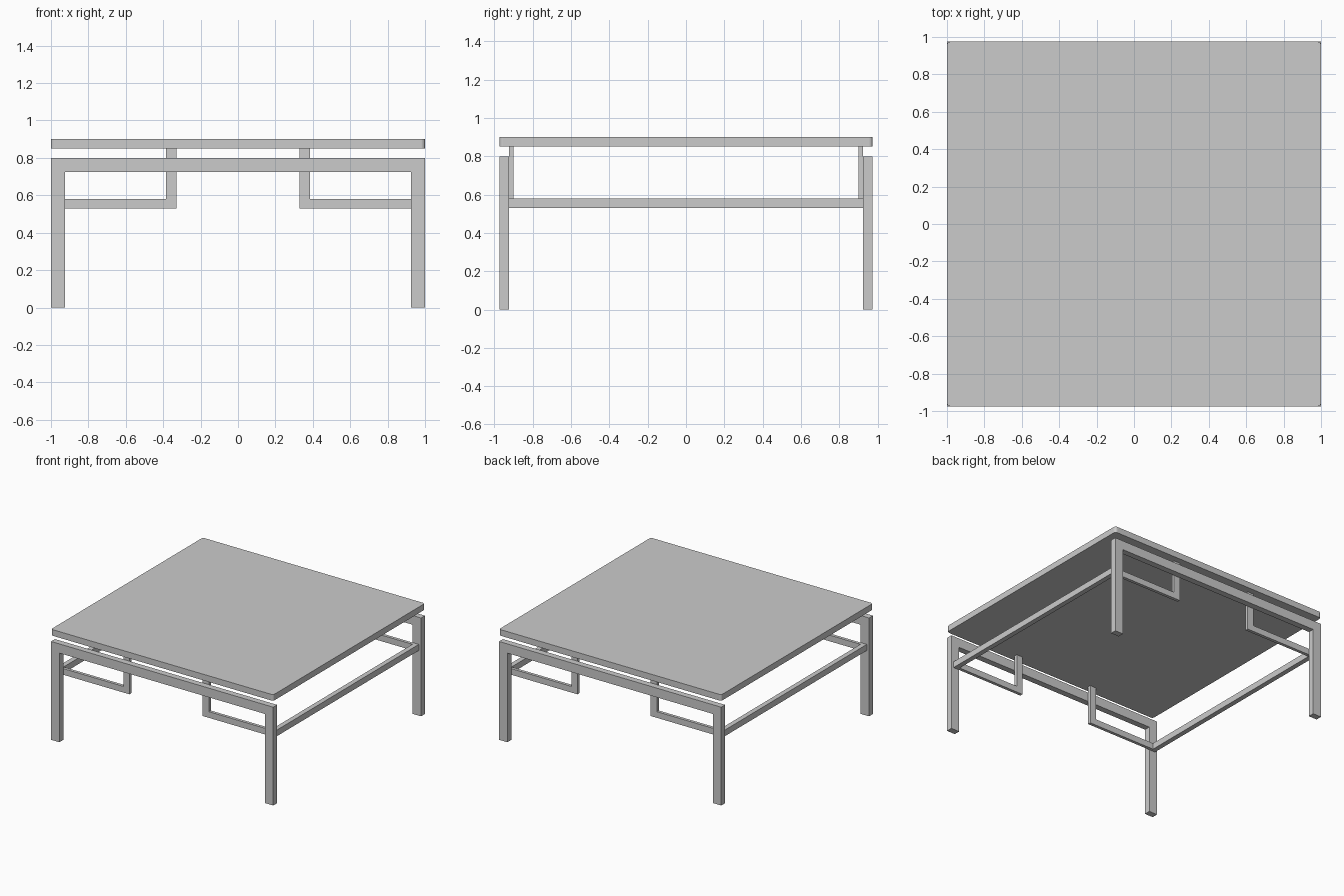
import bpy, bmesh

if "Cube" in bpy.data.objects:
    bpy.data.objects.remove(bpy.data.objects["Cube"])


def box(bm, x0, x1, y0, y1, z0, z1):
    r = bmesh.ops.create_cube(bm, size=1)
    for v in r["verts"]:
        v.co.x = x0 if v.co.x < 0 else x1
        v.co.y = y0 if v.co.y < 0 else y1
        v.co.z = z0 if v.co.z < 0 else z1


def finish(name, bm):
    mesh = bpy.data.meshes.new(name)
    bmesh.ops.recalc_face_normals(bm, faces=bm.faces)
    bm.to_mesh(mesh)
    bm.free()
    ob = bpy.data.objects.new(name, mesh)
    bpy.context.collection.objects.link(ob)
    return ob


def extrude_profile(name, pts, y0, y1):
    """Extrude an x-z outline from y0 to y1."""
    bm = bmesh.new()
    face = bm.faces.new([bm.verts.new((x, y0, z)) for x, z in pts])
    r = bmesh.ops.extrude_face_region(bm, geom=[face])
    verts = [g for g in r["geom"] if isinstance(g, bmesh.types.BMVert)]
    bmesh.ops.translate(bm, vec=(0, y1 - y0, 0), verts=verts)
    return finish(name, bm)


# Table top with slightly rounded corners
bm = bmesh.new()
box(bm, -1, 1, -0.975, 0.975, 0.85, 0.9)
upright = [e for e in bm.edges if abs(e.verts[0].co.z - e.verts[1].co.z) > 0.01]
bmesh.ops.bevel(bm, geom=upright, offset=0.02, segments=4, profile=0.5, affect='EDGES')
finish("table_top", bm)

arch = [(-1, 0), (-0.925, 0), (-0.925, 0.725), (0.925, 0.725),
        (0.925, 0), (1, 0), (1, 0.8), (-1, 0.8)]
for side, s in (("front", -1), ("back", 1)):
    # Leg frame: two legs joined by a top rail
    extrude_profile(side + "_leg_frame", arch, s * 0.975, s * 0.925)
    # L-shaped brackets carrying the top
    for hand, m in (("left", -1), ("right", 1)):
        bracket = [(0.33, 0.53), (0.98, 0.53), (0.98, 0.58),
                   (0.385, 0.58), (0.385, 0.85), (0.33, 0.85)]
        extrude_profile(f"{side}_{hand}_bracket", [(m * x, z) for x, z in bracket],
                        s * 0.925, s * 0.9)

# Side rails linking the front and back brackets
for hand, m in (("left", -1), ("right", 1)):
    bm = bmesh.new()
    a, b = sorted((m * 0.94, m * 0.98))
    box(bm, a, b, -0.9, 0.9, 0.53, 0.58)
    finish(hand + "_side_rail", bm)
